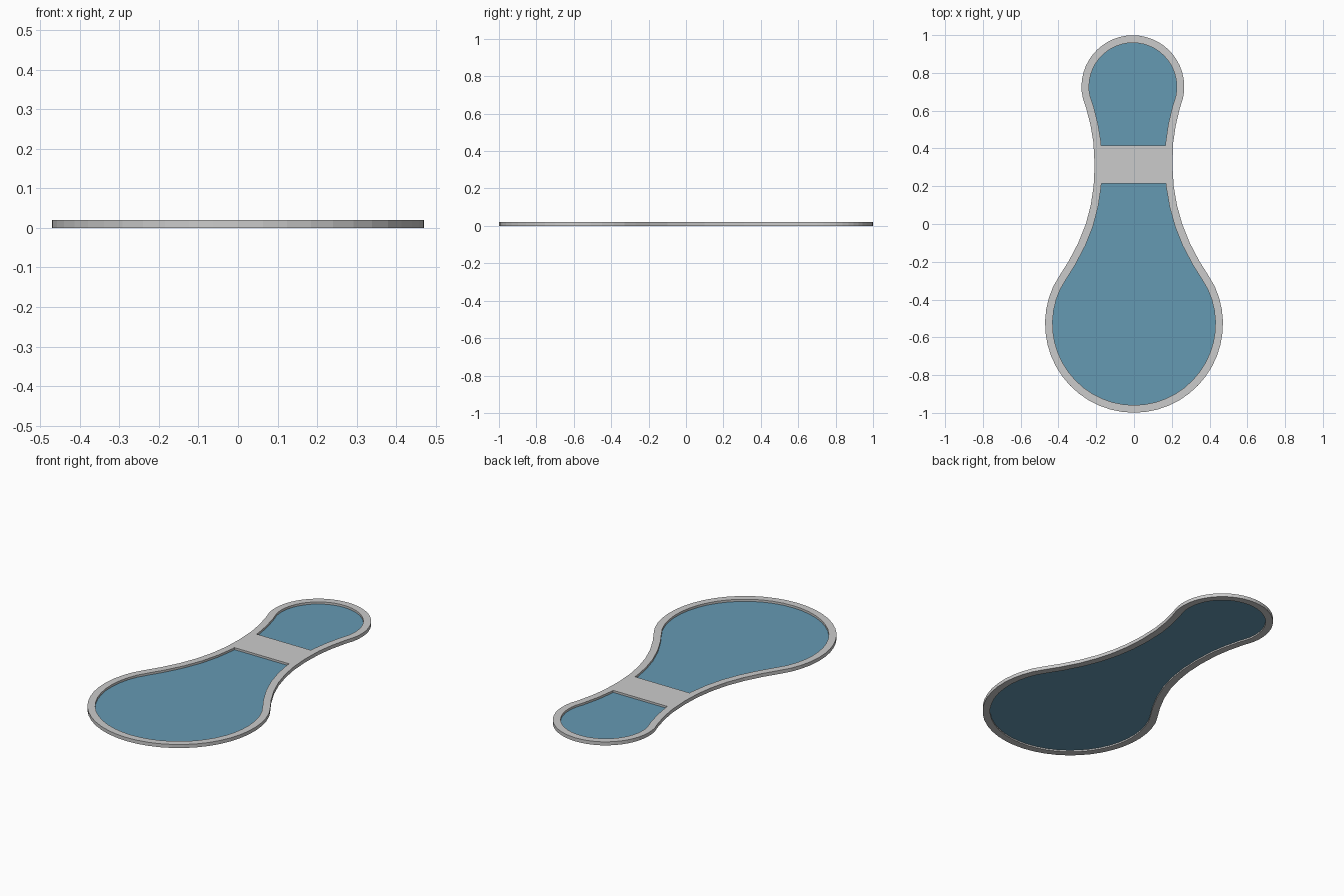
import bpy, bmesh
from math import sin, cos, radians
from mathutils import Vector

if "Cube" in bpy.data.objects:
    bpy.data.objects.remove(bpy.data.objects["Cube"])

H, RIM, PANEL_Z = 0.02, 0.04, 0.008
Y0, Y1 = 0.215, 0.415


def arc(cx, cy, r, a0, a1, n):
    return [(cx + r * cos(radians(a0 + (a1 - a0) * i / n)),
             cy + r * sin(radians(a0 + (a1 - a0) * i / n))) for i in range(n + 1)]


# right half of the outline: big lobe, waist, small lobe
half = arc(0, -0.528, 0.471, -90, 25, 15)
half += [(0.392, -0.27), (0.345, -0.195), (0.295, -0.1), (0.255, 0.0), (0.228, 0.1), (0.212, 0.2),
         (0.206, 0.31), (0.211, 0.43), (0.225, 0.52), (0.247, 0.61)]
half += arc(0, 0.727, 0.272, -13, 90, 14)


def shift(x, y):
    return x - 0.006 * max(0, min(1, y / 0.7))


full = half + [(-x, y) for x, y in reversed(half[1:-1])]
outer = [Vector((shift(x, y), y)) for x, y in full]
n = len(outer)
inner = []
for i, p in enumerate(outer):
    t = (outer[(i + 1) % n] - outer[i - 1]).normalized()
    inner.append(p + Vector((-t.y, t.x)) * RIM)


def make(name, build, color=None):
    bm = bmesh.new()
    build(bm)
    bmesh.ops.recalc_face_normals(bm, faces=bm.faces)
    me = bpy.data.meshes.new(name)
    bm.to_mesh(me)
    bm.free()
    ob = bpy.data.objects.new(name, me)
    bpy.context.collection.objects.link(ob)
    if color:
        m = bpy.data.materials.new(name)
        m.diffuse_color = color
        m.use_nodes = True
        m.node_tree.nodes["Principled BSDF"].inputs["Base Color"].default_value = m.diffuse_color
        me.materials.append(m)
    return ob


# raised rim, a closed ring with a rectangular section
def rim(bm):
    loops = [[bm.verts.new((p.x, p.y, z)) for p in pts]
             for pts, z in ((outer, 0), (outer, H), (inner, H), (inner, 0))]
    for k in range(4):
        a, b = loops[k], loops[(k + 1) % 4]
        for i in range(n):
            j = (i + 1) % n
            bm.faces.new((a[i], a[j], b[j], b[i]))


# thin sheet filling the rim
def panel(bm):
    bm.faces.new([bm.verts.new((p.x, p.y, PANEL_Z)) for p in inner])


# cross bar over the waist, cut to the inner outline
def bridge(bm):
    pts = []
    for i in range(n):
        a, b = inner[i], inner[(i + 1) % n]
        cuts = [(y - a.y) / (b.y - a.y) for y in (Y0, Y1)
                if (a.y - y) * (b.y - y) < 0]
        if Y0 <= a.y <= Y1:
            pts.append(a)
        pts += [a.lerp(b, t) for t in sorted(cuts)]
    low = [bm.verts.new((p.x, p.y, PANEL_Z + 0.0005)) for p in pts]
    top = [bm.verts.new((p.x, p.y, H)) for p in pts]
    bm.faces.new(low)
    bm.faces.new(top)
    for i in range(len(pts)):
        j = (i + 1) % len(pts)
        bm.faces.new((low[i], low[j], top[j], top[i]))


make("rim", rim)
make("blue_panel", panel, (0.13, 0.32, 0.45, 1))
make("waist_bridge", bridge)
